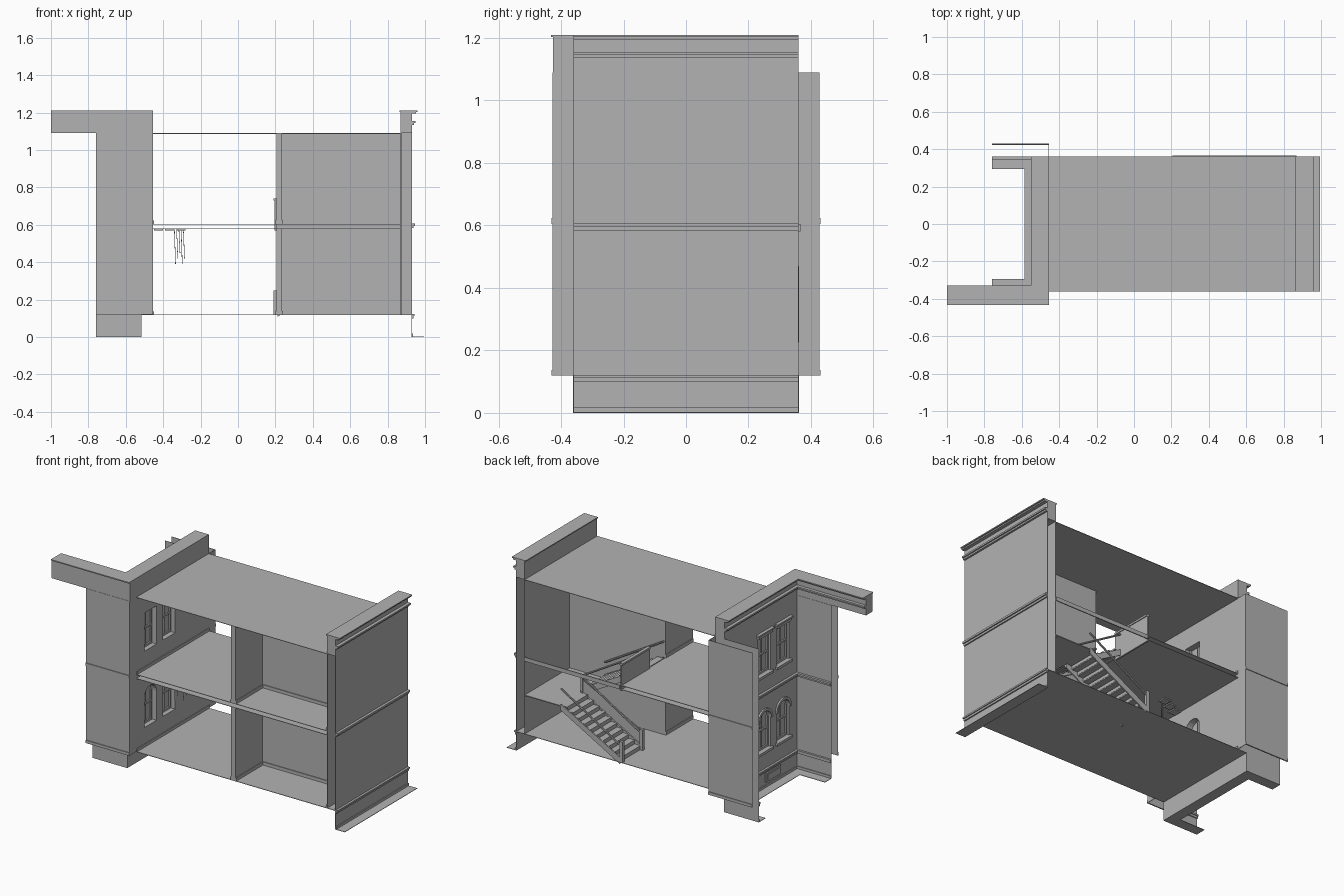
import bpy, bmesh, math
from mathutils import Vector

cube = bpy.data.objects.get("Cube")
if cube:
    bpy.data.objects.remove(cube)

grey = bpy.data.materials.new("plain_grey")
grey.use_nodes = True
COL = (0.45, 0.45, 0.45, 1)
grey.diffuse_color = COL
grey.node_tree.nodes["Principled BSDF"].inputs["Base Color"].default_value = COL


def finish(name, bm):
    bmesh.ops.recalc_face_normals(bm, faces=bm.faces[:])
    me = bpy.data.meshes.new(name)
    bm.to_mesh(me)
    bm.free()
    me.materials.append(grey)
    ob = bpy.data.objects.new(name, me)
    bpy.context.collection.objects.link(ob)
    return ob


def add_box(bm, x0, x1, y0, y1, z0, z1):
    vs = bmesh.ops.create_cube(bm, size=1)["verts"]
    for v in vs:
        v.co = Vector((x0 if v.co.x < 0 else x1,
                       y0 if v.co.y < 0 else y1,
                       z0 if v.co.z < 0 else z1))


def boxes(name, *dims):
    bm = bmesh.new()
    for d in dims:
        add_box(bm, *d)
    return finish(name, bm)


def prism(name, pts, axis, a, b):
    """Extrude a polygon: axis 'y' takes (x, z) points, axis 'x' takes (y, z)."""
    bm = bmesh.new()
    def place(p, t):
        return (p[0], t, p[1]) if axis == "y" else (t, p[0], p[1])
    f = bm.faces.new([bm.verts.new(place(p, a)) for p in pts])
    ext = bmesh.ops.extrude_face_region(bm, geom=[f])["geom"]
    shift = Vector((0, b - a, 0)) if axis == "y" else Vector((b - a, 0, 0))
    bmesh.ops.translate(bm, vec=shift, verts=[g for g in ext if isinstance(g, bmesh.types.BMVert)])
    return finish(name, bm)


def rod(name, p, q, r):
    p, q = Vector(p), Vector(q)
    bm = bmesh.new()
    bmesh.ops.create_cone(bm, segments=8, radius1=r, radius2=r, depth=(q - p).length, cap_ends=True)
    bmesh.ops.rotate(bm, matrix=(q - p).to_track_quat("Z", "Y").to_matrix(), verts=bm.verts)
    bmesh.ops.translate(bm, vec=(p + q) / 2, verts=bm.verts)
    return finish(name, bm)


T = 0.003                        # sheet thickness
GROUND, UPPER, ROOF, TOP = 0.12, 0.605, 1.09, 1.21
FACADE, INNER = -0.52, -0.455    # outer and inner face of the window wall
END, END_IN = 0.93, 0.87         # outer and inner face of the far end wall
D = 0.36                         # half depth
PART, BACK = 0.205, -0.09        # partition and room back wall

# Floors and roof, the upper floor open around the stairwell
boxes("ground_floor", (FACADE, END, -D, D, GROUND - T, GROUND))
boxes("upper_floor", (INNER, PART, -D, D, UPPER - T, UPPER),
      (PART, END_IN, -D, BACK, UPPER - T, UPPER))
boxes("lower_ceiling", (INNER, PART, -D, D, 0.58 - T, 0.58),
      (PART, END_IN, -D, BACK, 0.58 - T, 0.58))
boxes("roof", (INNER, END_IN, -D, D, ROOF - T, ROOF))
boxes("floor_edge_beam", (PART, END_IN, D, D + 0.006, 0.58, UPPER))

# Far end wall with its inner lining
boxes("end_wall", (END - T, END, -D, D, 0, ROOF))
boxes("end_wall_lining", (END_IN, END_IN + T, -D, D, GROUND, ROOF))

# Partition and back wall of the two rooms, with skirting
boxes("partition", (PART, 0.235, -D, BACK, GROUND, 0.58), (PART, 0.235, -D, BACK, UPPER, ROOF))
boxes("room_back_wall", (PART, END, BACK, BACK + T, GROUND, ROOF))
for z in (GROUND, UPPER):
    boxes("room_skirting", (0.235, END_IN, BACK - 0.005, BACK, z, z + 0.02),
          (0.235, 0.24, -D, BACK, z, z + 0.02),
          (END_IN - 0.005, END_IN, -D, BACK, z, z + 0.02),
          (PART - 0.005, PART, -D, BACK, z, z + 0.02))

# Window wall and the two hollow side wings
facade = boxes("window_wall", (FACADE, INNER, -D, D, GROUND, ROOF))
boxes("base_wall", (FACADE, FACADE + T, -D, D, 0, GROUND))
for s, name in ((-1, "front"), (1, "rear")):
    outer, inside = s * D, s * 0.425
    boxes(name + "_wing_lining", (-0.76, INNER, inside - T / 2, inside + T / 2, GROUND, ROOF))
    boxes(name + "_wing_wall", (-0.76, FACADE, outer - T / 2, outer + T / 2, 0, ROOF))
    boxes(name + "_wing_return", (INNER - T, INNER, min(outer, inside), max(outer, inside), GROUND, ROOF))
    for z in (GROUND, UPPER):
        boxes(name + "_wing_skirting",
              (-0.76, INNER, min(inside, inside + s * 0.006), max(inside, inside + s * 0.006), z, z + 0.018))
for z in (GROUND, UPPER):
    boxes("window_wall_skirting", (INNER, INNER + 0.005, -D, D, z, z + 0.018))

# Outside mouldings: (bottom, top, projection)
bands = [(0, T, 0.065), (0, 0.018, 0.006), (0.1, 0.112, 0.008), (0.112, 0.122, 0.014),
         (0.583, 0.595, 0.008), (0.595, 0.607, 0.016)]
cornice = [(1.135, 1.145, 0.012), (1.145, 1.155, 0.02), (1.195, 1.203, 0.022), (1.203, TOP, 0.03)]
for z0, z1, out in bands + cornice:
    boxes("end_wall_moulding", (END, END + out, -D, D, z0, z1))
    boxes("window_wall_moulding", (FACADE - out, FACADE, -D, D, z0, z1))
    west = -1 if z0 > 1 else -0.76
    boxes("front_wing_moulding", (west, FACADE, -D, -D + out, z0, z1))
    if z0 < 1:
        boxes("rear_wing_moulding", (-0.76, FACADE, D - out, D, z0, z1))

# Parapets
boxes("end_parapet", (END_IN, END, -D, D, ROOF, TOP), (END_IN - 0.006, END, -D, D, 1.203, TOP))
boxes("window_wall_parapet", (FACADE, INNER, -D, D, ROOF, TOP))
boxes("front_parapet", (-1, INNER, -0.425, -D, ROOF, TOP), (-1, INNER, -0.432, -D, 1.203, TOP))


def window_outline(y, z0, z1, w, arched):
    h = w / 2
    if not arched:
        return [(y - h, z0), (y + h, z0), (y + h, z1), (y - h, z1)]
    arc = [(y + h * math.cos(math.pi * i / 12), z1 - h + h * math.sin(math.pi * i / 12)) for i in range(13)]
    return [(y - h, z0), (y + h, z0)] + arc


# Windows: arched below, square headed above
for y in (-0.22, -0.035):
    for z0, z1, arched in ((0.24, 0.485, True), (0.72, 0.96, False)):
        cut = prism("window_cutter", window_outline(y, z0, z1, 0.12, arched), "x", -0.6, -0.4)
        cut.hide_render = True
        cut.hide_viewport = True
        mod = facade.modifiers.new("opening", "BOOLEAN")
        mod.object, mod.solver = cut, "EXACT"
        prism("window_pane", window_outline(y, z0, z1, 0.12, arched), "x", -0.497, -0.494)
        zm = (z0 + z1) / 2
        boxes("window_bars", (-0.506, -0.485, y - 0.06, y - 0.05, z0, z1 - 0.05 * arched),
              (-0.506, -0.485, y + 0.05, y + 0.06, z0, z1 - 0.05 * arched),
              (-0.506, -0.485, y - 0.05, y + 0.05, zm - 0.005, zm + 0.005),
              (-0.506, -0.485, y - 0.05, y + 0.05, z0, z0 + 0.012),
              (-0.502, -0.489, y - 0.003, y + 0.003, z0, z1))
        boxes("window_sill", (FACADE - 0.016, FACADE, y - 0.075, y + 0.075, z0 - 0.016, z0))
        if arched:
            a = window_outline(y, z0, z1 + 0.016, 0.152, True)[2:]
            b = window_outline(y, z0, z1, 0.12, True)[2:]
            prism("window_arch_trim", a + b[::-1], "x", FACADE - 0.01, FACADE)
        else:
            boxes("window_hood", (FACADE - 0.012, FACADE, y - 0.07, y + 0.07, z1, z1 + 0.02),
                  (FACADE - 0.02, FACADE, y - 0.078, y + 0.078, z1 + 0.02, z1 + 0.03))

# Base vent
boxes("base_vent", (FACADE - 0.008, FACADE, -0.19, -0.04, 0.035, 0.09),
      (FACADE - 0.012, FACADE, -0.175, -0.055, 0.045, 0.08))


# Stairs: two flights around a landing
def flight(name, x0, x1, z0, z1, y0, y1, n):
    dx, dz = (x1 - x0) / n, (z1 - z0) / n
    bm = bmesh.new()
    for i in range(n):
        xa, xb, z = x0 + i * dx, x0 + (i + 1) * dx, z0 + (i + 1) * dz
        add_box(bm, min(xa, xb), max(xa, xb), y0, y1, z - 0.005, z)
        add_box(bm, xa - 0.0015, xa + 0.0015, y0, y1, z - dz, z)
    finish(name + "_steps", bm)
    for y in (y0, y1):
        prism(name + "_stringer", [(x0, z0 - 0.012), (x1, z1 - 0.03), (x1, z1 + 0.008), (x0, z0 + 0.03)],
              "y", y - 0.004, y + 0.004)
        rod(name + "_handrail", (x0, y, z0 + 0.105), (x1, y, z1 + 0.105), 0.006)


MID, LAND = 0.14, 0.365
flight("lower_flight", 0.21, 0.62, GROUND, LAND, MID + 0.01, D - 0.005, 10)
flight("upper_flight", 0.62, 0.21, LAND, UPPER, BACK + 0.012, MID - 0.01, 10)
boxes("landing", (0.62, END_IN, BACK, D, LAND - 0.006, LAND))
prism("stair_guard", [(0.2, GROUND), (0.62, LAND - 0.02), (0.62, LAND + 0.08), (0.2, GROUND + 0.11)],
      "y", MID - 0.003, MID + 0.003)
boxes("stair_newels", (0.19, 0.21, MID, MID + 0.02, GROUND, 0.25),
      (0.19, 0.21, D - 0.02, D, GROUND, 0.25),
      (0.615, 0.63, MID - 0.008, MID + 0.008, LAND, LAND + 0.11))
boxes("gallery_guard", (0.195, 0.205, MID - 0.06, D, 0.57, 0.73), (0.19, 0.21, MID - 0.06, D, 0.73, 0.742))

# Broken ceiling pieces with hanging strips
boxes("ceiling_fragments", *[(-0.45 + 0.06 * i, -0.4 + 0.06 * i, -0.18 + 0.03 * i, -0.13 + 0.03 * i, 0.57, 0.577)
                             for i in range(3)])
for i in range(5):
    x = -0.34 + 0.012 * i
    rod("hanging_strip", (x, -0.15 + 0.01 * i, 0.575), (x + 0.006, -0.15 + 0.012 * i, 0.39 + 0.03 * (i % 3)), 0.0015)
